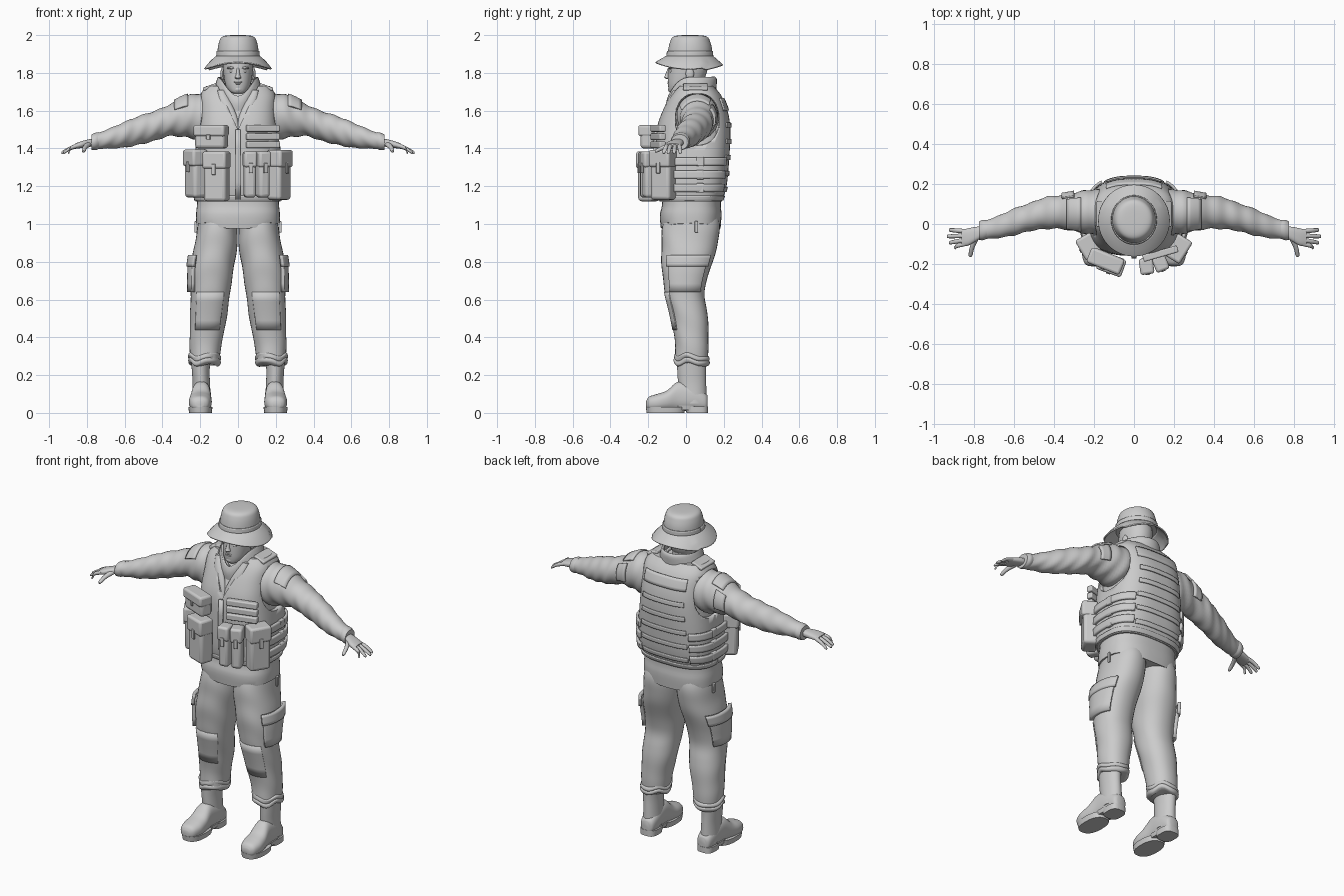
import bpy, bmesh
from math import sin, cos, radians, copysign, pi
from mathutils import Vector, Matrix

if "Cube" in bpy.data.objects:
    bpy.data.objects.remove(bpy.data.objects["Cube"])

grey = bpy.data.materials.new("plain grey")
grey.use_nodes = True
grey.diffuse_color = (0.6, 0.6, 0.6, 1)
grey.node_tree.nodes["Principled BSDF"].inputs["Base Color"].default_value = (0.6, 0.6, 0.6, 1)


def finish(name, bm, mirror=False, thick=0, bevel=0, angle=40):
    bmesh.ops.recalc_face_normals(bm, faces=bm.faces[:])
    mesh = bpy.data.meshes.new(name)
    bm.to_mesh(mesh)
    bm.free()
    mesh.materials.append(grey)
    ob = bpy.data.objects.new(name, mesh)
    bpy.context.collection.objects.link(ob)
    if thick:
        mod = ob.modifiers.new("thickness", 'SOLIDIFY')
        mod.thickness, mod.offset = thick, 0
    if bevel:
        mod = ob.modifiers.new("bevel", 'BEVEL')
        mod.width, mod.segments = bevel, 3
    if mirror:
        ob.modifiers.new("mirror", 'MIRROR')
    bpy.ops.object.select_all(action='DESELECT')
    ob.select_set(True)
    bpy.context.view_layer.objects.active = ob
    bpy.ops.object.shade_smooth_by_angle(angle=radians(angle))
    return ob


def sample(rings, t):
    """Smooth interpolation through rings (along, u, v, radius u, radius v)."""
    i = min(int(t), len(rings) - 2)
    f = t - i
    a, b, c, d = (Vector(rings[max(0, min(len(rings) - 1, i + k))]) for k in (-1, 0, 1, 2))
    return b + 0.5 * f * (c - a + f * (2 * a - 5 * b + 4 * c - d + f * (3 * (b - c) + d - a)))


def at_height(rings, h):
    lo = 0.0
    hi = len(rings) - 1.0
    for _ in range(30):
        mid = (lo + hi) / 2
        lo, hi = (mid, hi) if sample(rings, mid)[0] < h else (lo, mid)
    return sample(rings, lo)


def loft(name, rings, p=2.0, n=32, axis='z', sub=4, span=None, off=0, ripple=(0, 0),
         bend=None, caps=True, **kw):
    bm = bmesh.new()
    order = {'z': (1, 2, 0), 'x': (0, 1, 2), 'y': (1, 0, 2)}[axis]
    rows = []
    for k in range((len(rings) - 1) * sub + 1):
        s, u0, v0, ru, rv = sample(rings, k / sub)
        row = []
        for j in range(n + 1 if span else n):
            a = radians(span[0] + (span[1] - span[0]) * j / n) if span else 2 * pi * j / n
            g = 1 + ripple[0] * sin(ripple[1] * s + 2.5 * sin(a) + cos(2 * a))
            cu, cv = (copysign(abs(f) ** (2 / p), f) for f in (cos(a), sin(a)))
            q = (s, u0 + cu * (ru + off) * g, v0 + cv * (rv + off) * g)
            co = Vector([q[o] for o in order])
            row.append(bm.verts.new(bend(co) if bend else co))
        rows.append(row)
    m = len(rows[0])
    for r, t in zip(rows, rows[1:]):
        for j in range(n if span else m):
            bm.faces.new((r[j], r[(j + 1) % m], t[(j + 1) % m], t[j]))
    if caps and not span:
        bm.faces.new(rows[0][::-1])
        bm.faces.new(rows[-1])
    return finish(name, bm, **kw)


def band(name, rings, z0, z1, span, off=0.006, thick=0.014, **kw):
    part = [at_height(rings, z0 + (z1 - z0) * k / 4) for k in range(5)]
    return loft(name, part, sub=1, span=span, off=off, thick=thick, **kw)


def box(name, loc, size, yaw=0, tilt=0, bevel=0.015, **kw):
    bm = bmesh.new()
    bmesh.ops.create_cube(bm, size=1)
    rot = Matrix.Rotation(radians(yaw), 4, 'Z') @ Matrix.Rotation(radians(tilt), 4, 'Y')
    bm.transform(Matrix.Translation(loc) @ rot @ Matrix.Diagonal((*size, 1)))
    return finish(name, bm, bevel=bevel, **kw)


def ball(name, loc, size, **kw):
    bm = bmesh.new()
    bmesh.ops.create_uvsphere(bm, u_segments=16, v_segments=10, radius=1)
    bm.transform(Matrix.Translation(loc) @ Matrix.Diagonal((*size, 1)))
    return finish(name, bm, **kw)


def cut(ob, cutter):
    mod = ob.modifiers.new("cut", 'BOOLEAN')
    mod.operation, mod.object, mod.solver = 'DIFFERENCE', cutter, 'EXACT'
    bpy.context.view_layer.objects.active = ob
    bpy.ops.object.modifier_move_to_index(modifier="cut", index=0)
    bpy.ops.object.modifier_apply(modifier="cut")
    bpy.data.objects.remove(cutter)


# Jacket body and sleeves
loft("jacket", [(.975, 0, .025, .22, .158), (1.05, 0, .025, .222, .163), (1.13, 0, .03, .215, .155),
     (1.35, 0, .035, .208, .175), (1.5, 0, .04, .195, .177), (1.6, 0, .05, .185, .15),
     (1.68, 0, .05, .165, .112), (1.72, 0, .045, .12, .085)], p=2.6, n=48,
     bend=lambda c: c + Vector((0, 0, .6 * c.x ** 2 if c.z < 1 else 0)))
arm = [(.12, .06, 1.57, .10, .11), (.2, .06, 1.57, .113, .122), (.28, .06, 1.567, .10, .108),
       (.36, .06, 1.55, .085, .084), (.44, .055, 1.52, .08, .079), (.52, .035, 1.497, .07, .076),
       (.6, .01, 1.473, .067, .068), (.68, -.015, 1.453, .055, .053), (.75, -.03, 1.438, .046, .041),
       (.775, -.035, 1.433, .04, .035)]
loft("sleeves", arm, axis='x', sub=6, ripple=(.035, 75), mirror=True)
loft("sleeve_cuffs", [(.735, -.027, 1.442, .046, .044), (.755, -.03, 1.437, .051, .046),
     (.775, -.034, 1.433, .046, .041)], axis='x', mirror=True)
band("shoulder_patches", arm, .265, .335, (50, 150), off=.004, axis='x', mirror=True)
band("upper_arm_flaps", arm, .30, .36, (-20, 40), off=.004, axis='x', mirror=True)

# Hands
loft("palms", [(.755, -.04, 1.432, .026, .02), (.79, -.05, 1.428, .036, .02),
     (.83, -.065, 1.42, .043, .018), (.862, -.07, 1.412, .04, .014)], axis='x', p=2.5, mirror=True)
for i, (tip, y0, y1) in enumerate([(.925, -.036, -.03), (.935, -.058, -.062),
                                   (.925, -.08, -.093), (.9, -.1, -.118)]):
    loft(f"finger_{i + 1}", [(.845, y0, 1.416, .011, .012), (.885, (y0 + y1) / 2, 1.402, .011, .011),
         (tip - .006, y1, 1.38, .009, .008), (tip, y1, 1.376, .003, .003)],
         axis='x', n=12, mirror=True)
loft("thumbs", [(-.165, .818, 1.385, .004, .004), (-.155, .817, 1.388, .01, .01),
     (-.12, .81, 1.405, .012, .012), (-.07, .79, 1.425, .017, .015)], axis='y', n=12, mirror=True)

# Tactical vest with neck and arm openings
vest_rings = [(1.12, 0, .025, .225, .165), (1.2, 0, .03, .235, .185), (1.35, 0, .035, .23, .194),
              (1.5, 0, .04, .213, .195), (1.6, 0, .048, .205, .172), (1.68, 0, .052, .2, .135),
              (1.73, 0, .05, .17, .095)]
vest = loft("vest", vest_rings, p=2.8, n=64)
bm = bmesh.new()
tri = [(0, 1.5), (.13, 1.78), (-.13, 1.78)]
front, back = ([bm.verts.new((x, y, z)) for x, z in tri] for y in (-.5, .01))
bm.faces.new(front)
bm.faces.new(back[::-1])
for j in range(3):
    bm.faces.new((front[j], back[j], back[j - 2], front[j - 2]))
cut(vest, finish("neck_cutter", bm))
for side in (-1, 1):
    cut(vest, loft("arm_cutter", [(side * .165, .06, 1.555, .115, .135),
                                  (side * .4, .06, 1.555, .13, .15)], axis='x', p=2.3))
band("front_zip", vest_rings, 1.13, 1.5, (-91, -89), p=2.8, n=4)
band("vest_hem", vest_rings, 1.125, 1.15, (-180, 180), p=2.8, n=64, off=.002, thick=.008)
for i in range(3):
    z = 1.17 + .07 * i
    band(f"side_strap_{i + 1}", vest_rings, z, z + .042, (-25, 55), p=2.8, off=.009, mirror=True)
    box(f"strap_buckle_{i + 1}", (.238, .075, z + .021), (.02, .04, .05), bevel=.005, mirror=True)
for i in range(5):
    z = 1.17 + .085 * i
    band(f"back_webbing_{i + 1}", vest_rings, z, z + .026, (58, 122), p=2.8, off=.003, thick=.008)
band("back_panel", vest_rings, 1.6, 1.665, (55, 125), p=2.8, off=.002, thick=.012)
box("shoulder_straps", (.15, .05, 1.725), (.075, .13, .018), tilt=20, bevel=.006, mirror=True)


# Pouches, each with a lid flap and a closing tab
def pouch(name, x, y, z, w, d, h, yaw, flap=.35):
    rot = Matrix.Rotation(radians(yaw), 3, 'Z')
    out = rot @ Vector((0, -1, 0))
    c = Vector((x, y, z))
    box(name, c, (w, d, h), yaw, bevel=.018)
    box(name + "_flap", c + out * .006 + Vector((0, 0, h * (.5 - flap / 2) + .004)),
        (w + .008, d + .006, h * flap), yaw, bevel=.013)
    box(name + "_tab", c + out * (d / 2 + .008) + Vector((0, 0, h * (.5 - flap))),
        (.022, .01, h * .22), yaw, bevel=.003)


pouch("chest_pouch", -.14, -.18, 1.46, .17, .075, .12, -22, .5)
pouch("right_side_pouch", -.222, -.11, 1.265, .11, .085, .25, -60)
pouch("right_front_pouch", -.112, -.197, 1.25, .125, .085, .26, -20)
pouch("magazine_pouch_1", .062, -.205, 1.26, .062, .075, .24, 8)
pouch("magazine_pouch_2", .13, -.19, 1.26, .062, .075, .24, 22)
pouch("left_side_pouch", .217, -.12, 1.258, .12, .085, .26, 58)
for i in range(3):
    box(f"chest_webbing_{i + 1}", (.132, -.148, 1.42 + .043 * i), (.18, .035, .036), 16, bevel=.007)

# Collar and scarf folds
def drop_front(c):
    f = max(0, (.035 - c.y) / .12)
    return c - Vector((0, .1 * f ** 3 * max(0, c.z - 1.6), .13 * min(1, f) ** 3))


loft("collar", [(1.63, 0, .035, .145, .115), (1.7, 0, .035, .125, .117), (1.76, 0, .037, .106, .12),
     (1.775, 0, .037, .1, .112)], caps=False, thick=.014, bend=drop_front)
loft("inner_collar", [(1.62, 0, .03, .11, .105), (1.7, 0, .03, .094, .1), (1.745, 0, .03, .085, .095)],
     caps=False, thick=.012, bend=drop_front)
for side, name in ((1, "left_lapel"), (-1, "right_lapel")):
    loft(name, [(1.5, side * .005, -.13, .01, .012), (1.57, side * .03, -.115, .024, .014),
         (1.65, side * .068, -.085, .028, .016), (1.71, side * .09, -.05, .02, .016)], n=16)

# Head
loft("neck", [(1.58, 0, .03, .068, .07), (1.68, 0, .025, .06, .065), (1.78, 0, .025, .06, .065)])
loft("head", [(1.69, 0, -.052, .022, .025), (1.7, 0, -.043, .042, .046), (1.725, 0, -.022, .061, .072),
     (1.76, 0, -.002, .072, .094), (1.82, 0, .01, .079, .104), (1.88, 0, .015, .08, .1),
     (1.93, 0, .015, .06, .08)], p=2.15)
loft("nose", [(1.767, 0, -.09, .008, .01), (1.775, 0, -.097, .017, .018), (1.79, 0, -.094, .011, .016),
     (1.825, 0, -.086, .007, .01)], n=16)
for name, z, w in (("upper_lip", 1.752, .024), ("lower_lip", 1.743, .02)):
    ball(name, (0, -.088, z), (w, .011, .005))
ball("chin", (0, -.075, 1.713), (.026, .02, .018))
ball("brows", (.033, -.08, 1.826), (.027, .012, .007), mirror=True)
ball("eyes", (.032, -.079, 1.809), (.015, .01, .008), mirror=True)
ball("ears", (.082, .02, 1.795), (.011, .022, .034), mirror=True)


# Brimmed hat
def droop(c):
    f = max(0, (Vector((c.x, c.y - .02)).length - .12) / .055)
    return c + Vector((0, 0, f * (.014 - .03 * (c.x / .17) ** 2 - (.012 if c.y > .1 else 0))))


crown = [(1.885, 0, .02, .11, .119), (1.93, 0, .022, .107, .115), (1.965, 0, .022, .1, .106),
         (1.988, 0, .022, .088, .094), (1.998, 0, .022, .06, .065), (2.0, 0, .022, .005, .005)]
loft("hat_crown", crown, n=40)
loft("hat_brim", [(1.838, 0, .017, .176, .177), (1.858, 0, .018, .15, .155), (1.888, 0, .02, .111, .12)],
     n=48, caps=False, thick=.008, bend=droop)
band("hat_band", crown, 1.886, 1.915, (-180, 180), off=.002, thick=.007, n=40)

# Trousers
leg = [(.285, .175, .03, .078, .086), (.36, .172, .03, .084, .088), (.45, .162, .025, .093, .094),
       (.55, .153, .01, .1, .1), (.65, .145, -.008, .105, .106), (.78, .134, .003, .114, .132),
       (.9, .115, .02, .113, .15), (1.0, .108, .027, .104, .15), (1.08, .1, .03, .095, .13)]
loft("trouser_legs", leg, p=2.2, sub=6, ripple=(.012, 38), mirror=True)
for i, z in enumerate((.27, .295)):
    loft(f"trouser_cuff_{i + 1}", [(z - .016, .177, .03, .068, .078), (z - .008, .177, .03, .083, .091),
         (z + .01, .177, .03, .084, .093), (z + .02, .175, .03, .07, .08)], ripple=(.03, 90 + 40 * i),
         bend=lambda c: c + Vector((0, 0, .01 * sin(c.y * 45 + c.x * 30))), mirror=True)
band("cargo_pockets", leg, .64, .82, (-38, 42), p=2.2, thick=.026, mirror=True)
band("cargo_flaps", leg, .775, .835, (-42, 46), p=2.2, off=.016, thick=.018, mirror=True)
band("knee_patches", leg, .44, .64, (-130, -50), p=2.2, off=.001, thick=.008, mirror=True)
box("side_zip_pulls", (.225, .055, .985), (.012, .018, .06), bevel=.004, mirror=True)

# Boots
loft("boot_shafts", [(.05, .192, .04, .05, .07), (.15, .194, .033, .046, .074),
     (.22, .197, .03, .047, .076), (.3, .198, .03, .052, .08)], mirror=True)
loft("boot_feet", [(-.211, .203, .045, .022, .018), (-.195, .202, .05, .046, .036),
     (-.15, .2, .055, .06, .046), (-.1, .198, .065, .058, .054), (-.04, .195, .088, .05, .078),
     (.04, .192, .08, .05, .07), (.1, .19, .06, .042, .048), (.115, .19, .055, .025, .035)],
     axis='y', p=2.4, mirror=True)
loft("boot_soles", [(0, .199, -.108, .06, .1), (.032, .199, -.108, .064, .105)],
     p=2.4, sub=1, mirror=True)
loft("boot_heels", [(0, .191, .06, .05, .057), (.035, .191, .055, .052, .062)],
     p=3, sub=1, mirror=True)
loft("boot_arches", [(.015, .194, 0, .045, .05), (.04, .194, 0, .05, .06)], p=3, sub=1, mirror=True)
